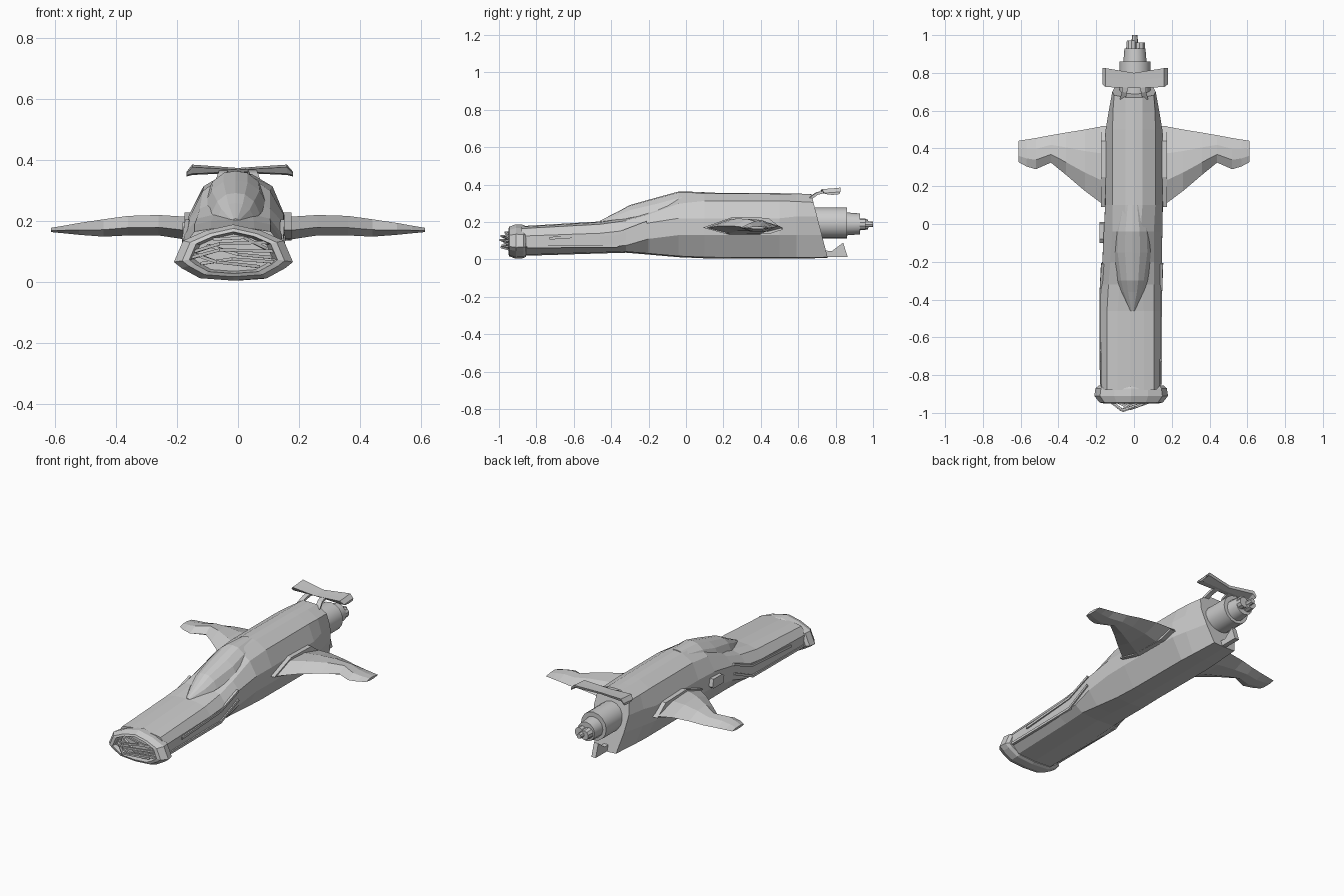
import bpy, bmesh
from mathutils import Vector, Matrix


def finish(name, bm, smooth=False):
    bmesh.ops.recalc_face_normals(bm, faces=bm.faces)
    me = bpy.data.meshes.new(name)
    bm.to_mesh(me)
    bm.free()
    ob = bpy.data.objects.new(name, me)
    bpy.context.collection.objects.link(ob)
    if smooth:
        bpy.context.view_layer.objects.active = ob
        ob.select_set(True)
        bpy.ops.object.shade_smooth_by_angle(angle=0.6)
        ob.select_set(False)
    return ob


def loft(name, rings, caps=(True, True), smooth=False):
    bm = bmesh.new()
    vs = [[bm.verts.new(p) for p in r] for r in rings]
    n = len(vs[0])
    for a, b in zip(vs, vs[1:]):
        for i in range(n):
            j = (i + 1) % n
            bm.faces.new((a[i], a[j], b[j], b[i]))
    if caps[0]:
        bm.faces.new(vs[0])
    if caps[1]:
        bm.faces.new(vs[-1])
    return finish(name, bm, smooth)


def bar(name, path, w, h):
    """Rectangular strip following a path."""
    path = [Vector(p) for p in path]
    rings = []
    for i, p in enumerate(path):
        d = (path[min(i + 1, len(path) - 1)] - path[max(i - 1, 0)]).normalized()
        side = d.cross(Vector((0, 0, 1)))
        side = side.normalized() if side.length > 0.01 else Vector((1, 0, 0))
        up = side.cross(d)
        rings.append([p + side * w * a + up * h * b
                      for a, b in ((-1, -1), (1, -1), (1, 1), (-1, 1))])
    return loft(name, rings)


def prism(name, outline, x0, x1):
    """Side-view outline (y, z) extruded between two x values."""
    return loft(name, [[(x, y, z) for y, z in outline] for x in (x0, x1)])


def mirrored(half):
    return half + [(-x, z) for x, z in reversed(half) if x > 1e-6]


# fuselage: y, x offset, top z, top width, shoulder x/z, waist x/z, low side x/z, keel x/z
stations = [
    (-0.88, -.018, .178, .07, .125, .165, .155, .125, .158, .07, .11, .025),
    (-0.46, -.018, .203, .07, .125, .188, .160, .140, .158, .065, .11, .038),
    (-0.32, -.015, .225, .06, .120, .207, .160, .155, .158, .075, .11, .042),
    (-0.20, -.010, .270, .05, .115, .240, .157, .195, .158, .11, .10, .032),
    (-0.04, -.005, .352, .04, .110, .298, .155, .220, .155, .13, .09, .018),
    (0.10, 0, .357, .045, .113, .313, .152, .220, .153, .13, .085, .012),
    (0.50, 0, .354, .045, .113, .313, .150, .220, .148, .13, .085, .010),
    (0.59, 0, .352, .045, .112, .310, .135, .230, .130, .13, .080, .010),
]
rings = []
for y, ox, zt, wt, ws, zs, wm, zm, wl, zl, wb, zb in stations:
    half = [(0, zt), (wt, zt - .004), (ws, zs), (wm, zm), (wl, zl), (wb, zb), (0, zb - .006)]
    rings.append([(x + ox, y, z) for x, z in mirrored(half)])
# slanted stern
stern = [(0, .35), (.045, .348), (.105, .305), (.115, .23), (.10, .13), (.07, .012), (0, .008)]
rings.append([(x, .67 + .09 * (1 - z / .35), z) for x, z in mirrored(stern)])
loft("fuselage", rings)

# canopy
rings = []
for y, zb, zt, w in ((-.46, .19, .207, .015), (-.36, .19, .258, .062), (-.30, .20, .291, .08),
                     (-.15, .22, .333, .105), (-.04, .25, .363, .10), (.10, .30, .361, .065)):
    h = zt - zb
    half = [(0, zt), (w * .38, zt - h * .05), (w * .75, zt - h * .3), (w, zb + h * .25), (w * .9, zb)]
    rings.append([(x - .008, y, z) for x, z in mirrored(half)])
loft("canopy", rings)

# nose collar with a recessed mouth
outer = [(0, .188), (.09, .168), (.165, .135), (.195, .065), (.17, .045), (.11, .012), (0, .004)]
rings = []
for y, s in ((-.855, .88), (-.87, .97), (-.91, 1), (-.945, .86), (-.95, .74), (-.90, .66)):
    rings.append([(x * s - .015, y, .095 + (z - .095) * s) for x, z in mirrored(outer)])
loft("nose_collar", rings)

# ragged grille bars in the mouth
for i, (xa, za, xm, zm, ym, xb, zb) in enumerate((
        (-.14, .10, -.06, .125, -.985, .10, .13), (-.15, .08, -.06, .105, -.99, .12, .10),
        (-.12, .06, -.02, .075, -.98, .12, .065), (-.08, .14, .02, .145, -.965, .09, .11),
        (-.10, .12, .00, .09, -.97, .11, .08), (-.14, .09, -.07, .065, -.985, .07, .05))):
    bar(f"grille_bar_{i}", [(xa, -.925, za), (xm, ym, zm), (xb, -.93, zb)], .006, .005)

# wings, root collars and flank rails on both sides
ribs = ((.13, .10, .52, .13, .222), (.18, .115, .515, .14, .214), (.26, .175, .50, .152, .219),
        (.36, .26, .484, .152, .216), (.44, .325, .47, .148, .205), (.52, .29, .455, .154, .193),
        (.57, .305, .447, .159, .184), (.612, .328, .44, .163, .177))
for side, s in (("left", -1), ("right", 1)):
    rings = []
    for x, y0, y1, zb, zt in ribs:
        c, zm = y1 - y0, zb * .6 + zt * .4
        rings.append([(s * x, y0 + f * c, z) for f, z in (
            (0, zm), (.3, zt), (.65, zt - (zt - zm) * .15), (1, zm), (.7, zb), (.3, zb))])
    loft(f"{side}_wing", rings)
    prism(f"{side}_wing_root", [(.09, .17), (.25, .227), (.44, .222), (.52, .16), (.44, .135),
                                (.2, .14)], s * .12, s * .176)
    bar(f"{side}_upper_rail", [(s * .157 - .017, -.73, .113), (s * .159 - .017, -.37, .137),
                               (s * .156 - .01, -.21, .198)], .007, .007)
    bar(f"{side}_lower_rail", [(s * .157 - .017, -.85, .068), (s * .159 - .017, -.37, .072),
                               (s * .158 - .01, -.21, .145)], .007, .007)

# left side hatch box
prism("side_box", [(-.09, .14), (-.10, .18), (-.08, .195), (0, .195), (.01, .15), (0, .14)], -.182, -.14)


def cylinder(name, x, z, r, y0, y1, n=16, taper=1):
    bm = bmesh.new()
    rot = Matrix.Translation((x, (y0 + y1) / 2, z)) @ Matrix.Rotation(-1.570796, 4, 'X')
    bmesh.ops.create_cone(bm, cap_ends=True, segments=n, radius1=r, radius2=r * taper,
                          depth=y1 - y0, matrix=rot)
    return finish(name, bm, True)


# stepped engine at the stern
cylinder("engine_housing", .005, .195, .083, .66, .86)
cylinder("engine_core", .005, .19, .062, .85, .93, 12, .9)
cylinder("exhaust_right", .03, .188, .03, .92, .96, 10)
cylinder("exhaust_left", -.012, .187, .032, .92, .972, 10, .85)
cylinder("exhaust_tip", .004, .188, .018, .95, 1.0, 8, .8)

# tail plane: thin in the middle, drooping at the tips, on two struts
rings = []
for x, y0, y1, zf, zt, t in ((-.168, .74, .825, .345, .355, .006), (-.15, .725, .825, .350, .376, .008),
                             (0, .72, .80, .357, .367, .006), (.16, .725, .825, .350, .376, .008),
                             (.18, .74, .825, .345, .355, .006)):
    ym = (y0 + y1) / 2
    rings.append([(x, y0, zt), (x, ym, zt + .003), (x, y1, zt + t),
                  (x, y1 - .005, zt - t), (x, ym, zf), (x, y0 + .01, zf + .004)])
loft("tail_plane", rings)
for side, s in (("left", -1), ("right", 1)):
    bar(f"{side}_tail_strut", [(s * .06, .66, .325), (s * .05, .70, .352), (s * .045, .75, .364)],
        .014, .007)

# ventral fin
prism("ventral_fin", [(.70, .012), (.865, .012), (.84, .09), (.78, .045), (.70, .05)], -.012, .016)
